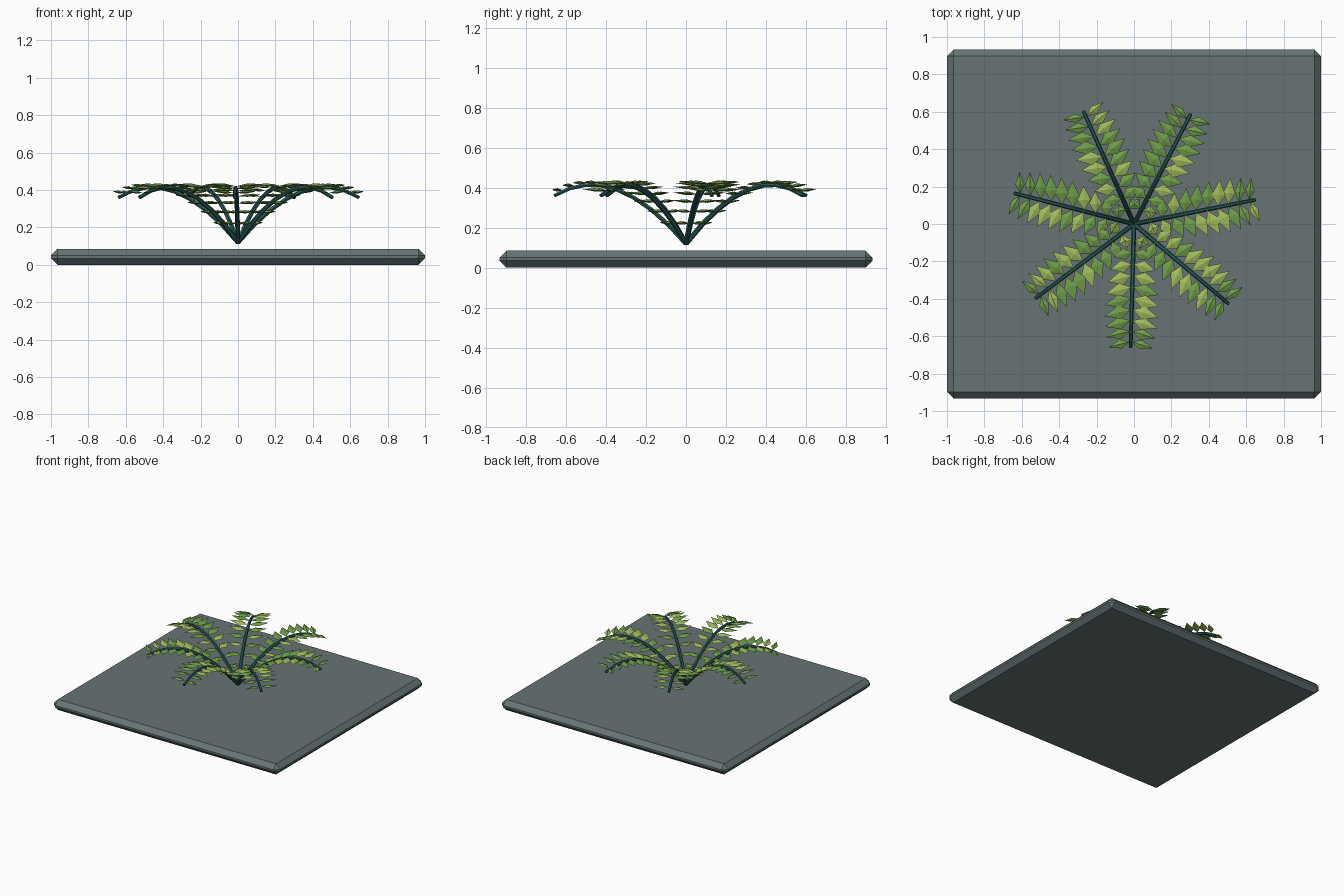
import bpy, bmesh, math, random
from mathutils import Vector, Matrix

if "Cube" in bpy.data.objects:
    bpy.data.objects.remove(bpy.data.objects["Cube"])

random.seed(4)


def material(name, color):
    m = bpy.data.materials.new(name)
    m.diffuse_color = (*color, 1)
    m.use_nodes = True
    m.node_tree.nodes["Principled BSDF"].inputs["Base Color"].default_value = m.diffuse_color
    return m


STONE = material("slate grey", (0.135, 0.175, 0.178))
STEM = material("dark teal", (0.02, 0.10, 0.09))
GREEN = material("leaf green", (0.16, 0.34, 0.07))
LIME = material("light lime", (0.35, 0.50, 0.11))


def add_object(name, bm, mats):
    bmesh.ops.recalc_face_normals(bm, faces=bm.faces)
    me = bpy.data.meshes.new(name)
    bm.to_mesh(me)
    bm.free()
    for m in mats:
        me.materials.append(m)
    ob = bpy.data.objects.new(name, me)
    bpy.context.collection.objects.link(ob)
    return ob


# Chamfered ground slab
bm = bmesh.new()
bmesh.ops.create_cube(bm, size=1, matrix=Matrix.Translation((0, 0, 0.0425))
                      @ Matrix.Diagonal((2, 1.865, 0.085, 1)))
bmesh.ops.bevel(bm, geom=bm.edges[:], offset=0.035, segments=1, affect='EDGES')
add_object("ground_slab", bm, [STONE])

# Arching frond curve in its own radial plane
P0, P1, P2 = Vector((0, 0, 0.12)), Vector((0.36, 0, 0.54)), Vector((0.66, 0, 0.36))


def arch(t):
    return P0 * (1 - t) ** 2 + P1 * 2 * t * (1 - t) + P2 * t * t


def slope(t):
    return ((P1 - P0) * (1 - t) + (P2 - P1) * t).normalized()


def add_stem(name, rot, sides=6, steps=8):
    bm = bmesh.new()
    rings = []
    for i in range(steps + 1):
        t = i / steps
        d = slope(t)
        side, up = Vector((0, 1, 0)), Vector((-d.z, 0, d.x))
        r = 0.013 - 0.003 * t
        ring = []
        for k in range(sides):
            a = 2 * math.pi * k / sides
            ring.append(bm.verts.new(rot @ (arch(t) + (side * math.cos(a) + up * math.sin(a)) * r)))
        rings.append(ring)
    for a, b in zip(rings, rings[1:]):
        for k in range(sides):
            n = (k + 1) % sides
            bm.faces.new((a[k], a[n], b[n], b[k]))
    bm.faces.new(rings[0])
    bm.faces.new(rings[-1])
    add_object(name, bm, [STEM])


def add_leaf(bm, mat, length, width, slot):
    # Flattened kite with a raised ridge point above and below
    outline = [(0, 0, 0), (0.42, -0.5, 0), (1, 0, 0), (0.42, 0.5, 0)]
    vs = [bm.verts.new(mat @ Vector((x * length, y * width, z))) for x, y, z in outline]
    for h in (0.010, -0.007):
        ridge = bm.verts.new(mat @ Vector((0.42 * length, 0, h)))
        for k in range(4):
            bm.faces.new((vs[k], vs[(k + 1) % 4], ridge)).material_index = slot


def add_leaves(name, rot, pairs=10):
    bm = bmesh.new()
    for i in range(pairs):
        t = 0.12 + 0.83 * i / (pairs - 1)
        length = 0.05 + 0.095 * math.sin(math.pi * min(1, t * 0.80)) ** 0.9
        width = 0.045 + 0.03 * math.sin(math.pi * t)
        for s in (1, -1):
            slot = 1 if random.random() < 0.3 else 0
            pos = arch(t) + Vector((0, s * 0.006, 0.008))
            turn = Matrix.Rotation(s * math.radians(74), 4, 'Z')
            tilt = Matrix.Rotation(math.radians(-4), 4, 'Y')
            add_leaf(bm, rot @ Matrix.Translation(pos) @ turn @ tilt, length, width, slot)
    add_object(name, bm, [GREEN, LIME])


# Seven fronds fanned evenly around the centre
for n in range(7):
    rot = Matrix.Rotation(math.radians(11.3 + n * 360 / 7), 4, 'Z')
    add_stem(f"frond_stem_{n + 1}", rot)
    add_leaves(f"frond_leaves_{n + 1}", rot)
